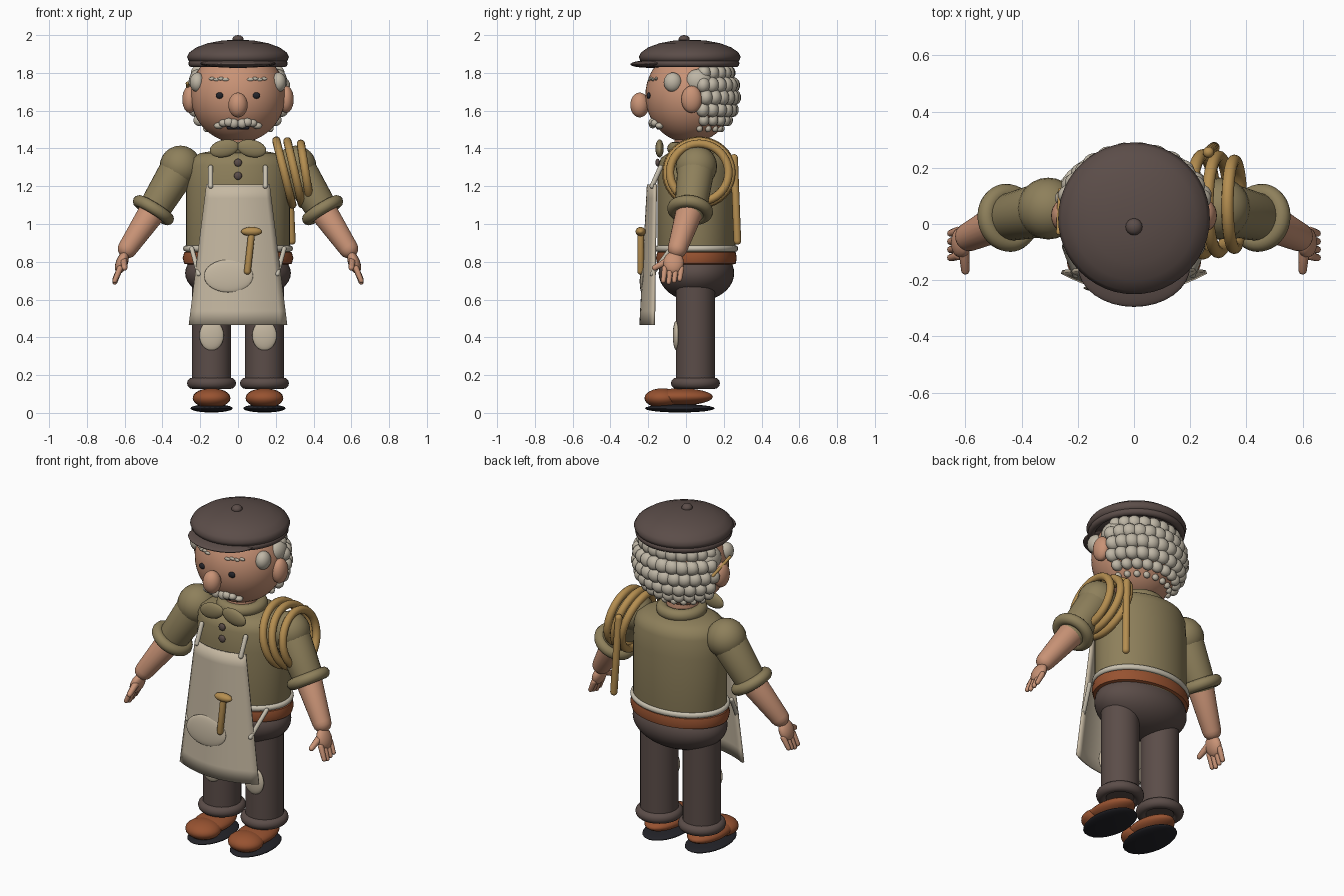
import bpy, bmesh, math
from mathutils import Vector, Matrix

if "Cube" in bpy.data.objects:
    bpy.data.objects.remove(bpy.data.objects["Cube"])


def material(name, *rgb):
    m = bpy.data.materials.new(name)
    m.use_nodes = True
    m.diffuse_color = (*rgb, 1)
    m.node_tree.nodes["Principled BSDF"].inputs["Base Color"].default_value = (*rgb, 1)
    return m


SKIN = material("skin", .58, .29, .18)
KHAKI = material("khaki shirt", .27, .215, .105)
CREAM = material("cream canvas", .56, .48, .36)
BROWN = material("dark brown cloth", .105, .074, .066)
RUST = material("rust leather", .31, .085, .03)
TRIM = material("pale trim", .58, .53, .43)
GOLD = material("golden rope", .46, .27, .08)
BLACK = material("black rubber", .017, .017, .022)
HAIR = material("grey hair", .52, .47, .38)


def finish(name, bm, mat, matrix):
    bmesh.ops.recalc_face_normals(bm, faces=bm.faces)
    mesh = bpy.data.meshes.new(name)
    bm.to_mesh(mesh)
    bm.free()
    ob = bpy.data.objects.new(name, mesh)
    bpy.context.collection.objects.link(ob)
    ob.matrix_world = matrix
    mesh.materials.append(mat)
    mesh.shade_smooth()
    mesh.set_sharp_from_angle(angle=math.radians(50))
    return ob


def ball(name, loc, r, mat, rot=None, seg=24):
    bm = bmesh.new()
    bmesh.ops.create_uvsphere(bm, u_segments=seg, v_segments=seg // 2, radius=1)
    turn = rot.to_4x4() if rot else Matrix()
    size = Matrix.Diagonal((*r, 1))
    return finish(name, bm, mat, Matrix.Translation(loc) @ turn @ size)


def lathe(name, profile, mat, loc=(0, 0, 0), scale=(1, 1, 1), rot=None, seg=32):
    bm = bmesh.new()
    verts = [bm.verts.new((r, 0, z)) for r, z in profile]
    edges = [bm.edges.new(p) for p in zip(verts, verts[1:])]
    bmesh.ops.spin(bm, geom=verts + edges, axis=(0, 0, 1), cent=(0, 0, 0),
                   angle=math.tau, steps=seg)
    bmesh.ops.remove_doubles(bm, verts=bm.verts, dist=1e-5)
    turn = rot.to_4x4() if rot else Matrix()
    return finish(name, bm, mat, Matrix.Translation(loc) @ turn @ Matrix.Diagonal((*scale, 1)))


def ring(name, loc, R, r, mat, scale=(1, 1, 1), rot=None):
    steps = [i * math.tau / 12 for i in range(13)]
    return lathe(name, [(R + r * math.cos(a), r * math.sin(a)) for a in steps],
                 mat, loc, scale, rot, 40)


def aim(p, q):
    return (Vector(q) - Vector(p)).to_track_quat('Z', 'Y').to_matrix()


def rod(name, p, q, r1, r2, mat, seg=16):
    # round-ended tapered rod
    length = (Vector(q) - Vector(p)).length
    caps = [i * math.pi / 8 for i in range(5)]
    prof = [(r1 * math.sin(a), -r1 * math.cos(a)) for a in caps]
    prof += [(r2 * math.cos(a), length + r2 * math.sin(a)) for a in caps]
    return lathe(name, prof, mat, p, rot=aim(p, q), seg=seg)


def rotation(angle, axis):
    return Matrix.Rotation(math.radians(angle), 3, axis)


SIDES = ((-1, "right"), (1, "left"))

# torso, belt and hips
MID = .055
OVAL = (1, .75, 1)
lathe("shirt", [(0, .78), (.255, .78), (.275, .85), (.275, 1.2), (.268, 1.31), (.25, 1.35),
                (.2, 1.375), (.12, 1.39), (0, 1.39)], KHAKI, (0, MID, 0), OVAL, seg=48)
ring("shirt_hem_cord", (0, MID, .87), .275, .016, TRIM, (1, .76, 1))
lathe("belt", [(.26, .785), (.285, .79), (.293, .82), (.285, .85), (.26, .855)],
      RUST, (0, MID, 0), (1, .73, 1), seg=48)
ball("hips", (0, MID, .74), (.28, .2, .15), BROWN, seg=40)
ring("collar_band", (0, .04, 1.40), .105, .035, KHAKI)
rod("neck", (0, .03, 1.36), (0, .03, 1.46), .09, .09, SKIN)
for z in (1.325, 1.255):
    ball("shirt_button", (0, -.15, z), (.021, .012, .021), BROWN, seg=16)

# legs and shoes
for s, side in SIDES:
    x = .14 * s
    lathe(side + "_leg", [(0, .14), (.104, .14), (.104, .7), (0, .75)], BROWN, (x, .05, 0))
    ring(side + "_trouser_cuff", (x, .05, .157), .1, .03, BROWN)
    ball(side + "_knee_patch", (x, -.05, .41), (.065, .02, .08), CREAM)
    ball(side + "_shoe", (x, -.03, .085), (.098, .172, .045), RUST)
    ball(side + "_shoe_toe", (x, -.125, .078), (.1, .095, .052), RUST)
    ball(side + "_sole", (x, -.033, .024), (.112, .185, .022), BLACK)

# arms and hands
for s, side in SIDES:
    shoulder, elbow = (.305 * s, MID, 1.305), (.44 * s, .025, 1.085)
    wrist, hand = (.585 * s, -.045, .87), (.615 * s, -.066, .795)
    ball(side + "_shoulder", shoulder, (.11, .11, .11), KHAKI)
    rod(side + "_sleeve", shoulder, elbow, .1, .085, KHAKI, 28)
    ring(side + "_sleeve_cuff", (.448 * s, .022, 1.073), .09, .032, KHAKI, rot=aim(shoulder, elbow))
    rod(side + "_forearm", elbow, wrist, .075, .052, SKIN, 24)
    ball(side + "_palm", hand, (.032, .055, .062), SKIN, rotation(20 * s, 'Y').inverted(), 16)
    for i in range(4):
        y = -.112 + .029 * i
        drop = .68 + .008 * abs(i - 1)
        rod(side + "_finger", (.625 * s, y, .765), (.652 * s, y - .008, drop + .012),
            .016, .013, SKIN, 10)
    rod(side + "_thumb", (.605 * s, -.09, .81), (.6 * s, -.165, .768), .02, .015, SKIN, 10)

# collar leaves
for s, side in SIDES:
    ball(side + "_collar_leaf", (.073 * s, -.14, 1.4), (.078, .022, .046), KHAKI,
         rotation(12 * s, 'Y'))

# apron panel
bm = bmesh.new()
bmesh.ops.create_grid(bm, x_segments=14, y_segments=10, size=1)
for v in bm.verts:
    u, t = v.co.x, (1 - v.co.y) / 2
    v.co = (u * (.165 + .093 * t), -.2 - .04 * t + u * u * (.04 + .03 * t), 1.21 - .745 * t)
apron = finish("apron", bm, CREAM, Matrix())
thick = apron.modifiers.new("thickness", 'SOLIDIFY')
thick.thickness = .014
thick.offset = 0
ball("apron_pocket", (-.05, -.228, .725), (.13, .016, .087), CREAM, rotation(-4, 'X'), 32)
for s, side in SIDES:
    rod(side + "_apron_strap", (.145 * s, -.18, 1.2), (.145 * s, -.135, 1.3), .013, .013, TRIM)
    rod(side + "_apron_tie", (.245 * s, -.08, .87), (.208 * s, -.18, .735), .012, .012, TRIM)

# mallet tucked in the pocket
rod("mallet_handle", (.05, -.24, .75), (.072, -.24, .95), .018, .018, GOLD)
ball("mallet_head", (.072, -.24, .96), (.056, .027, .024), GOLD)

# rope coils on the left shoulder
for x, R, tilt in ((.245, .175, 14), (.3, .17, 13), (.357, .155, 9)):
    turn = rotation(90 - tilt, 'Y')
    ring("rope_coil", (x, .07, 1.272), R, .022, GOLD, rot=turn)
rod("rope_tail", (.265, .255, 1.35), (.285, .272, .91), .02, .02, GOLD)

# head and face
HEAD = Vector((0, .02, 1.68))
HR = Vector((.25, .235, .25))


def face_y(x, z):
    d = 1 - (x / HR.x) ** 2 - ((z - HEAD.z) / HR.z) ** 2
    return HEAD.y - HR.y * math.sqrt(max(d, 0))


ball("head", HEAD, HR, SKIN, seg=48)
ball("nose", (0, -.245, 1.63), (.051, .05, .066), SKIN)
rod("mouth", (-.05, face_y(.05, 1.51) - .002, 1.51), (.05, face_y(.05, 1.51) - .002, 1.51),
    .01, .01, BLACK, 10)
for s, side in SIDES:
    ball(side + "_eye", (.097 * s, face_y(.097, 1.68), 1.68), (.021, .012, .017), BLACK, seg=16)
    ball(side + "_ear", (.255 * s, .03, 1.66), (.04, .055, .072), SKIN)
    for i in range(4):
        x, z = .065 + .024 * i, 1.765 + .004 * (i % 2)
        ball(side + "_eyebrow", (x * s, face_y(x, z), z), (.019, .008, .009), HAIR, seg=12)
        x, z = .022 + .027 * i, 1.532 + .01 * (i in (1, 2)) - .004 * i
        ball(side + "_moustache", (x * s, face_y(x, z) - .008, z),
             (.026, .022, .026 - .003 * i), HAIR, seg=16)
    ball(side + "_temple_tuft", (.215 * s, -.07, 1.75), (.04, .048, .052), HAIR)
    ball(side + "_side_tuft", (.21 * s, .065, 1.755), (.05, .07, .065), HAIR)
rod("pencil", (-.262, .12, 1.69), (-.268, -.03, 1.745), .009, .009, GOLD, 8)

# curls round the back of the head: height, count, radius
for row, (z, count, r) in enumerate(((1.80, 11, .043), (1.735, 12, .045), (1.67, 12, .045),
                                     (1.605, 11, .042), (1.55, 10, .034), (1.505, 9, .02))):
    reach = math.sqrt(1 - ((z - HEAD.z) / HR.z) ** 2)
    for i in range(count):
        a = math.radians(-72 + 144 * (i + .25 * (row % 2)) / (count - .75))
        x, y = reach * HR.x * math.sin(a), HEAD.y + reach * HR.y * math.cos(a)
        ball("hair_curl", (x, y, z), (r, r * .85, r * .95), HAIR, seg=14)

# flat cap
CAP = (0, .02, 0)
lathe("cap_crown", [(0, 1.975), (.08, 1.972), (.16, 1.957), (.22, 1.935), (.258, 1.908),
                    (.27, 1.885), (.262, 1.865), (.24, 1.85), (0, 1.845)], BROWN, CAP, seg=48)
ring("cap_band", (0, .02, 1.85), .243, .02, BROWN)
ball("cap_visor", (0, -.15, 1.85), (.2, .145, .023), BROWN, rotation(2, 'X'), 32)
ball("cap_button", (0, -.01, 1.977), (.03, .03, .023), BROWN, seg=16)
